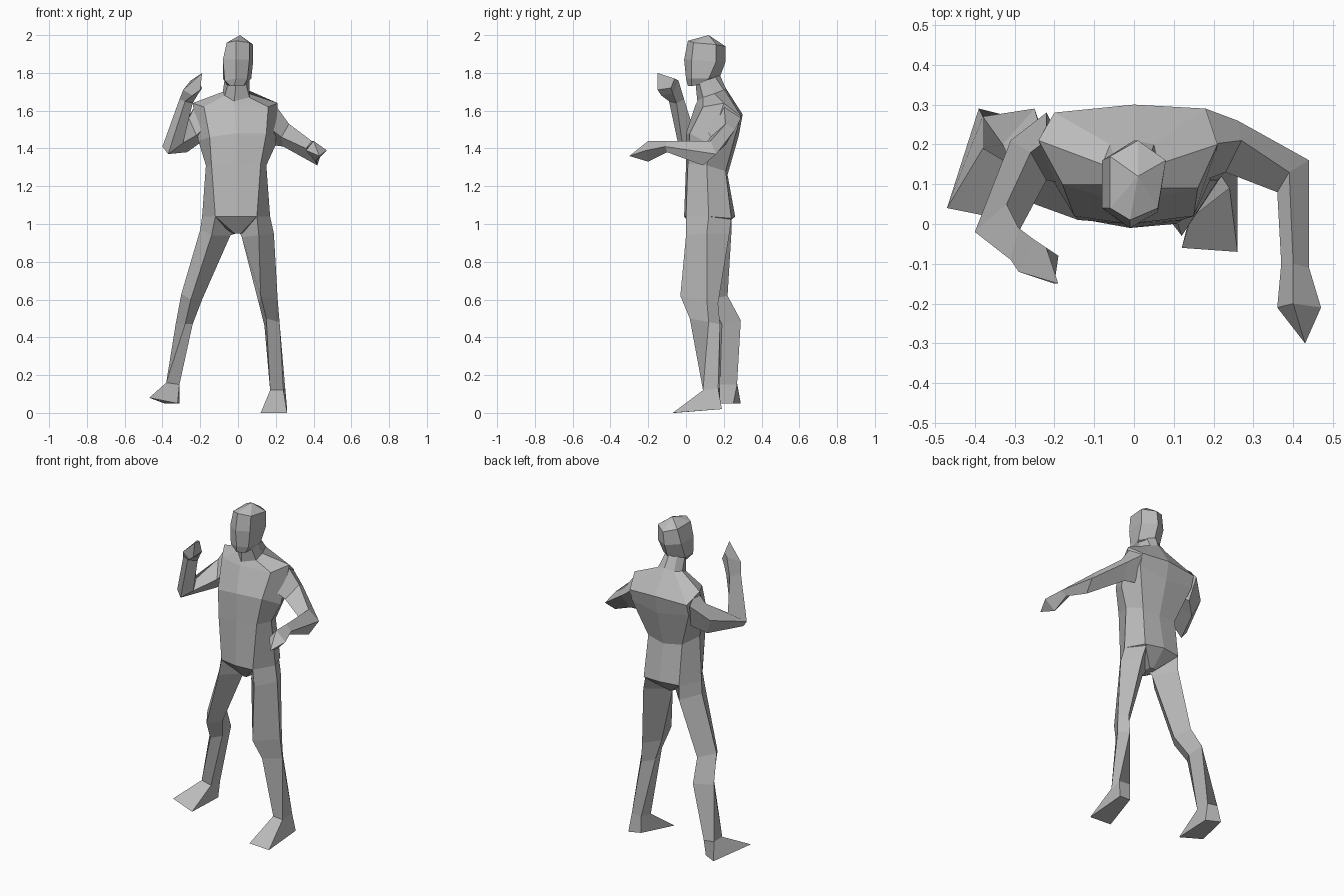
import bpy
import bmesh

# Remove the default object only
default_cube = bpy.data.objects.get("Cube")
if default_cube is not None:
    bpy.data.objects.remove(default_cube, do_unlink=True)

# Single matte grey for the whole figure
GREY = (0.5, 0.5, 0.5, 1)
grey_material = bpy.data.materials.new("plain grey")
grey_material.use_nodes = True
grey_material.diffuse_color = GREY
principled = next(node for node in grey_material.node_tree.nodes
                  if node.type == "BSDF_PRINCIPLED")
principled.inputs["Base Color"].default_value = GREY

CENTIMETRE = 0.01


def bridge(mesh_builder, lower, upper):
    """Join two neighbouring sections; a one-point section closes as a fan."""
    count = len(lower)
    for index in range(count):
        following = (index + 1) % count
        if len(upper) == 1:
            mesh_builder.faces.new((lower[index], lower[following], upper[0]))
        else:
            mesh_builder.faces.new((lower[index], lower[following],
                                    upper[following], upper[index]))


def loft(name, sections):
    """Skin a closed, flat-shaded part through its named cross-sections."""
    mesh_builder = bmesh.new()
    rings = [[mesh_builder.verts.new([value * CENTIMETRE for value in point])
              for point in section] for section in sections.values()]
    for lower, upper in zip(rings, rings[1:]):
        bridge(mesh_builder, lower, upper)
    for end in (rings[0], rings[-1]):
        if len(end) > 2:
            mesh_builder.faces.new(end)
    bmesh.ops.recalc_face_normals(mesh_builder, faces=mesh_builder.faces[:])
    mesh = bpy.data.meshes.new(name)
    mesh_builder.to_mesh(mesh)
    mesh_builder.free()
    mesh.materials.append(grey_material)
    part = bpy.data.objects.new(name, mesh)
    bpy.context.collection.objects.link(part)
    return part


# Torso: front right, front, front left, left, back left, back, back right, right
torso = {
    "hips": [(-12, 1, 104), (-1, -1, 104), (10, 0, 104), (17, 12, 104),
             (12, 24, 103), (0, 26, 104), (-12, 24, 104), (-19, 12, 104)],
    "waist": [(-14, 1, 131), (-1, 0, 131), (12, 1, 132), (15, 11, 131),
              (11, 21, 128), (0, 22, 126), (-12, 21, 128), (-17, 11, 131)],
    "chest": [(-15, 2, 146), (-1, 0, 148), (15, 2, 148), (20, 13, 142),
              (18, 27, 150), (0, 28, 147), (-20, 26, 150), (-21, 12, 144)],
    "shoulders": [(-18, 10, 162), (-2, 5, 163), (16, 9, 162), (21, 20, 164),
                  (18, 29, 157), (0, 30, 158), (-20, 28, 157), (-24, 21, 164)],
    "collar": [(-7, 10, 168), (-2, 6, 165), (6, 9, 167), (6, 15, 169),
               (5, 20, 171), (0, 21, 172), (-6, 20, 171), (-8, 15, 170)],
}
loft("torso", torso)

# Pelvis tapers from the hips to the crotch
loft("pelvis", {
    "hips": torso["hips"],
    "crotch": [(x * 0.15, 11 + (y - 12) * 0.4, 95) for x, y, z in torso["hips"]],
})

# Neck leans forward from the collar and ends inside the jaw
loft("neck", {
    "collar": torso["collar"],
    "throat": [(-5, 7, 175), (-1, 5, 175), (4, 7, 175), (6, 11, 177),
               (3, 14, 180), (-1, 17, 181), (-4, 14, 180), (-7, 11, 177)],
})

# Head: front right, front, front left, back left, back, back right
loft("head", {
    "chin": [(-4, 3, 173), (-2, 1, 173), (3, 3, 173),
             (4, 8, 174), (-1, 11, 175), (-6, 8, 174)],
    "jaw": [(-7, 3, 176), (-1, 0, 177), (5, 3, 177),
            (7, 12, 177), (0, 18, 178), (-8, 12, 177)],
    "temples": [(-8, 4, 187), (-1, -1, 187), (6, 3, 187),
                (8, 16, 186), (0, 21, 186), (-8, 16, 187)],
    "brow": [(-6, 4, 196), (-1, 1, 197), (6, 4, 196),
             (8, 16, 195), (1, 21, 194), (-6, 17, 196)],
    "crown": [(1, 12, 200)],
})

# Left leg, ridge forward: front, outer, back, inner
left_leg = {
    "hip": [(10, 0, 104), (17, 12, 104), (11, 24, 103), (1, 12, 95)],
    "thigh": [(11, 0, 94), (19, 11, 95), (13, 23, 95), (2, 10, 93)],
    "knee": [(12, -3, 62), (21, 11, 60), (18, 17, 58), (11, 8, 58)],
    "calf": [(15, 2, 50), (22, 12, 48), (18, 18, 47), (14, 10, 46)],
    "ankle": [(17, 10, 12), (24, 9, 12), (25, 17, 13), (18, 18, 13)],
}
left_sole = [(12, -6, 0), (26, -7, 0), (26, 19, 2), (18, 18, 3)]

# Right leg, swung outward and back: front, inner, back, outer
right_leg = {
    "hip": [(-12, 1, 104), (-1, 12, 95), (-12, 24, 104), (-19, 12, 104)],
    "thigh": [(-14, 1, 94), (-4, 11, 94), (-12, 24, 95), (-20, 13, 97)],
    "knee": [(-25, 5, 60), (-19, 12, 60), (-23, 22, 62), (-30, 13, 63)],
    "calf": [(-28, 13, 47), (-24, 19, 47), (-25, 29, 49), (-33, 20, 47)],
    "ankle": [(-38, 19, 16), (-31, 18, 15), (-31, 27, 15), (-38, 27, 16)],
}
right_sole = [(-47, 4, 8), (-32, 1, 5), (-31, 25, 5), (-39, 29, 5)]

# Each foot is a wedge from its ankle to its sole
for side, leg, sole in (("left", left_leg, left_sole),
                        ("right", right_leg, right_sole)):
    loft(side + "_leg", leg)
    loft(side + "_foot", {"ankle": leg["ankle"], "sole": sole})

# Left arm reaches forward: top, outer, bottom, inner
loft("left_arm", {
    "shoulder": [(19, 20, 164), (18, 29, 156), (17, 21, 142), (15, 10, 152)],
    "upper arm": [(27, 21, 153), (26, 26, 150), (24, 20, 141), (23, 13, 146)],
    "elbow": [(39, 13, 144), (44, 16, 137), (42, 9, 131), (36, 8, 140)],
    "wrist": [(40, -10, 144), (44, -11, 141), (41, -10, 138), (37, -10, 141)],
    "knuckles": [(40, -20, 144), (47, -21, 139), (41, -20, 133), (36, -21, 139)],
    "fingertip": [(43, -30, 136)],
})

# Right arm is raised with a bent elbow: top, outer, bottom, inner
loft("right_arm", {
    "shoulder": [(-22, 21, 164), (-22, 28, 157), (-20, 24, 143), (-17, 10, 152)],
    "upper arm": [(-26, 18, 156), (-31, 21, 148), (-27, 18, 138), (-22, 11, 147)],
    "elbow": [(-32, 5, 147), (-40, -2, 141), (-37, -3, 137), (-29, -2, 143)],
    "wrist": [(-29, -1, 166), (-31, -9, 166), (-28, -9, 165), (-24, -5, 164)],
    "knuckles": [(-25, -4, 176), (-29, -12, 171), (-24, -13, 168), (-21, -7, 169)],
    "fingertips": [(-22, -6, 177), (-19, -15, 180), (-20, -15, 171), (-19, -8, 172)],
})
